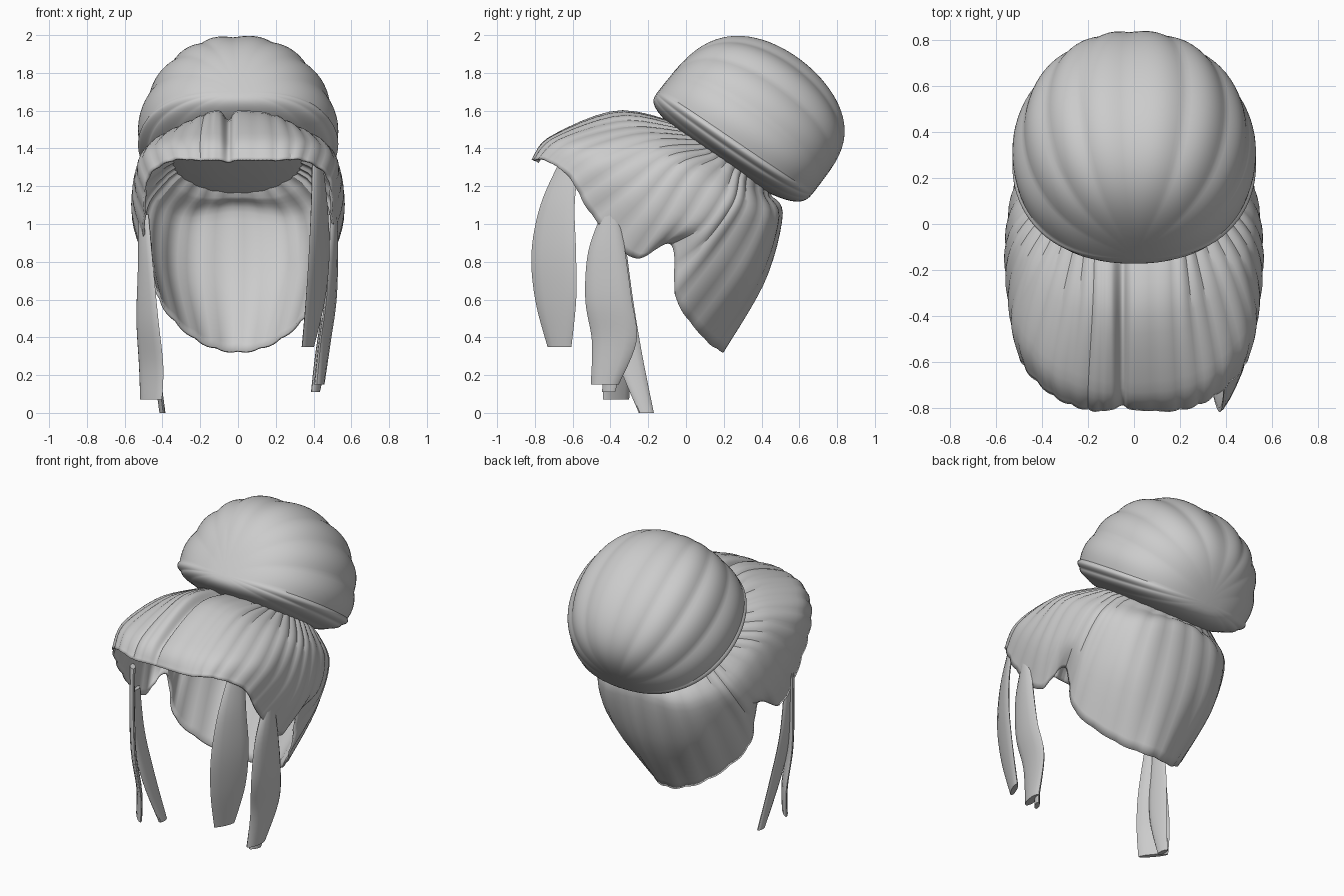
import bpy, math
from mathutils import Vector

cube = bpy.data.objects.get("Cube")
if cube:
    bpy.data.objects.remove(cube)

mat = bpy.data.materials.new("hair_grey")
mat.use_nodes = True
grey = (0.6, 0.6, 0.6, 1)
mat.diffuse_color = grey
mat.node_tree.nodes["Principled BSDF"].inputs["Base Color"].default_value = grey


def spline(points, t, closed=False):
    """Point on a smooth curve through the given points, t counted in points."""
    n = len(points)
    i = math.floor(t) if closed else min(int(t), n - 2)
    f = t - i
    pick = lambda k: points[k % n] if closed else points[max(0, min(n - 1, k))]
    a, b, c, d = (pick(i + k) for k in (-1, 0, 1, 2))
    return b + (c - a) * f / 2 + (a - b * 2.5 + c * 2 - d / 2) * f**2 + (b * 3 - a - c * 3 + d) * f**3 / 2


def skin(name, rings, cap_ends=False):
    """Mesh skinned over a list of closed rings."""
    n = len(rings[0])
    verts = [p for ring in rings for p in ring]
    faces = [(r * n + i, r * n + (i + 1) % n, (r + 1) * n + (i + 1) % n, (r + 1) * n + i)
             for r in range(len(rings) - 1) for i in range(n)]
    if cap_ends:
        faces += [tuple(reversed(range(n))), tuple(range(len(verts) - n, len(verts)))]
    mesh = bpy.data.meshes.new(name)
    mesh.from_pydata(verts, [], faces)
    mesh.materials.append(mat)
    obj = bpy.data.objects.new(name, mesh)
    bpy.context.collection.objects.link(obj)
    bpy.ops.object.select_all(action='DESELECT')
    bpy.context.view_layer.objects.active = obj
    obj.select_set(True)
    bpy.ops.object.mode_set(mode='EDIT')
    bpy.ops.mesh.select_all(action='SELECT')
    bpy.ops.mesh.normals_make_consistent(inside=False)
    bpy.ops.object.mode_set(mode='OBJECT')
    bpy.ops.object.shade_smooth_by_angle(angle=math.radians(35))
    return obj


# Swept-back cap: locks running from under the bun out to the hairline, parting first
parting = [(0, 0, 1.5), (0, -.36, 1.55), (0, -.7, 1.43), (0, -.79, 1.33)]
locks = [
    [(.05, 0, 1.52), (.05, -.36, 1.6), (.05, -.72, 1.46), (.05, -.81, 1.34)],
    [(.17, 0, 1.51), (.18, -.34, 1.58), (.2, -.7, 1.46), (.2, -.81, 1.34)],
    [(.24, 0, 1.49), (.31, -.3, 1.52), (.37, -.62, 1.44), (.35, -.75, 1.34)],
    [(.3, .05, 1.45), (.43, -.2, 1.45), (.51, -.46, 1.36), (.48, -.62, 1.25)],
    [(.35, .1, 1.4), (.5, -.1, 1.36), (.55, -.3, 1.2), (.5, -.5, 1.05)],
    [(.38, .16, 1.35), (.52, .02, 1.27), (.56, -.12, 1.05), (.5, -.28, .82)],
    [(.38, .25, 1.28), (.5, .2, 1.15), (.53, .08, .98), (.47, -.08, .89)],
    [(.35, .32, 1.22), (.45, .3, 1.08), (.47, .15, .85), (.42, -.05, .6)],
    [(.2, .42, 1.15), (.28, .46, 1.02), (.3, .34, .72), (.23, .1, .39)],
]
nape = [(0, .45, 1.15), (0, .51, 1.05), (0, .42, .7), (0, .2, .32)]


def lock(points, side, shift=0):
    return [Vector((side * x + shift, y, z)) for x, y, z in points]


off = -.05
columns = [lock(parting, 1, off)]
columns += [lock(p, 1, off if i == 0 else 0) for i, p in enumerate(locks)]
columns += [lock(nape, 1)]
columns += [lock(p, -1, off if i == 0 else 0) for i, p in reversed(list(enumerate(locks)))]

per_lock, rows = 10, 16
middle = Vector((0, -.1, 1))
crown = Vector((-.04, .28, 1.38))
rings = []
for r in range(rows + 1):
    t = 3 * r / rows
    guide = [spline(c, t) for c in columns]
    ring = []
    for k in range(len(columns) * per_lock):
        s = k / per_lock
        p = spline(guide, s, closed=True)
        beside = min(s, len(columns) - s)
        ridge = (abs(math.sin(math.pi * s * 2)) - .5) * min(1, max(0, beside - 1))
        ring.append(p + (p - middle).normalized() * ridge * .009)
    rings.append(ring)
# Domed crown hidden under the bun
rings = [[crown.lerp(p, f) + Vector((0, .03, .04)) * math.sin(math.pi * f) for p in rings[0]]
         for f in (.02, .3, .6, .85)] + rings
cap = skin("swept_back_cap", rings)
shell = cap.modifiers.new("thickness", 'SOLIDIFY')
shell.thickness = .012
shell.offset = -1

# Bun: lobed dome whose locks run between a front and a back pole
centre = Vector((0, .33, 1.52))
along = Vector((0, .79, -.61))
up = Vector((0, .61, .79))
side = Vector((1, 0, 0))
rings = []
for r in range(41):
    f = r / 40
    u = math.pi * (.004 + .992 * f)
    radius = math.sin(u) ** (.6 - .05 * f)
    ring = []
    for k in range(160):
        v = 2 * math.pi * k / 160
        c, s = math.cos(v), math.sin(v)
        lobe = 1 + .03 * (abs(math.sin(v * 8 + .3 * math.sin(3 * v))) - .6)
        x = .53 * math.copysign(abs(c) ** .85, c) * math.sin(u) ** .75 * lobe
        h = s * radius * ((.58 - .06 * f) * lobe if s > 0 else .15)
        ring.append(centre - along * .49 * math.cos(u) + side * x + up * (h - .15 + .09 * f))
    rings.append(ring)
skin("bun", rings, True)


def ribbon(name, path, widths, angle, thick):
    """Flat tapered lock; angle turns its broad direction away from the x axis."""
    pts = [Vector(p) for p in path]
    wide = Vector((math.cos(angle), math.sin(angle), 0))
    thin = Vector((-wide.y, wide.x, 0))
    size = [Vector((w, 0, 0)) for w in widths]
    steps = 6 * (len(pts) - 1)
    out = []
    for i in range(steps + 1):
        t = i / 6
        p, w = spline(pts, t), spline(size, t).x
        out.append([p + wide * w * math.cos(a) + thin * thick * math.sin(a)
                    for a in (math.pi * j / 6 for j in range(12))])
    return skin(name, out, True)


# Loose face-framing locks
ribbon("left_front_lock",
       [(.42, -.62, 1.32), (.43, -.68, 1.1), (.43, -.7, .85), (.41, -.69, .6), (.37, -.67, .35)],
       [.06, .1, .13, .12, .07], math.radians(65), .016)
ribbon("left_side_lock",
       [(.5, -.4, 1.05), (.5, -.42, .85), (.49, -.41, .6), (.46, -.38, .38), (.43, -.43, .15)],
       [.05, .1, .125, .12, .075], math.radians(80), .025)
ribbon("left_side_lock_tip",
       [(.47, -.38, .5), (.44, -.38, .3), (.41, -.41, .11)],
       [.06, .06, .04], math.radians(60), .015)
ribbon("right_side_lock",
       [(-.5, -.38, 1.05), (-.49, -.4, .8), (-.48, -.4, .5), (-.46, -.37, .25), (-.46, -.37, .07)],
       [.04, .06, .09, .1, .09], math.radians(130), .016)
ribbon("right_side_lock_tip",
       [(-.49, -.36, .9), (-.48, -.35, .6), (-.44, -.3, .3), (-.4, -.21, 0)],
       [.04, .07, .07, .04], math.radians(95), .016)
